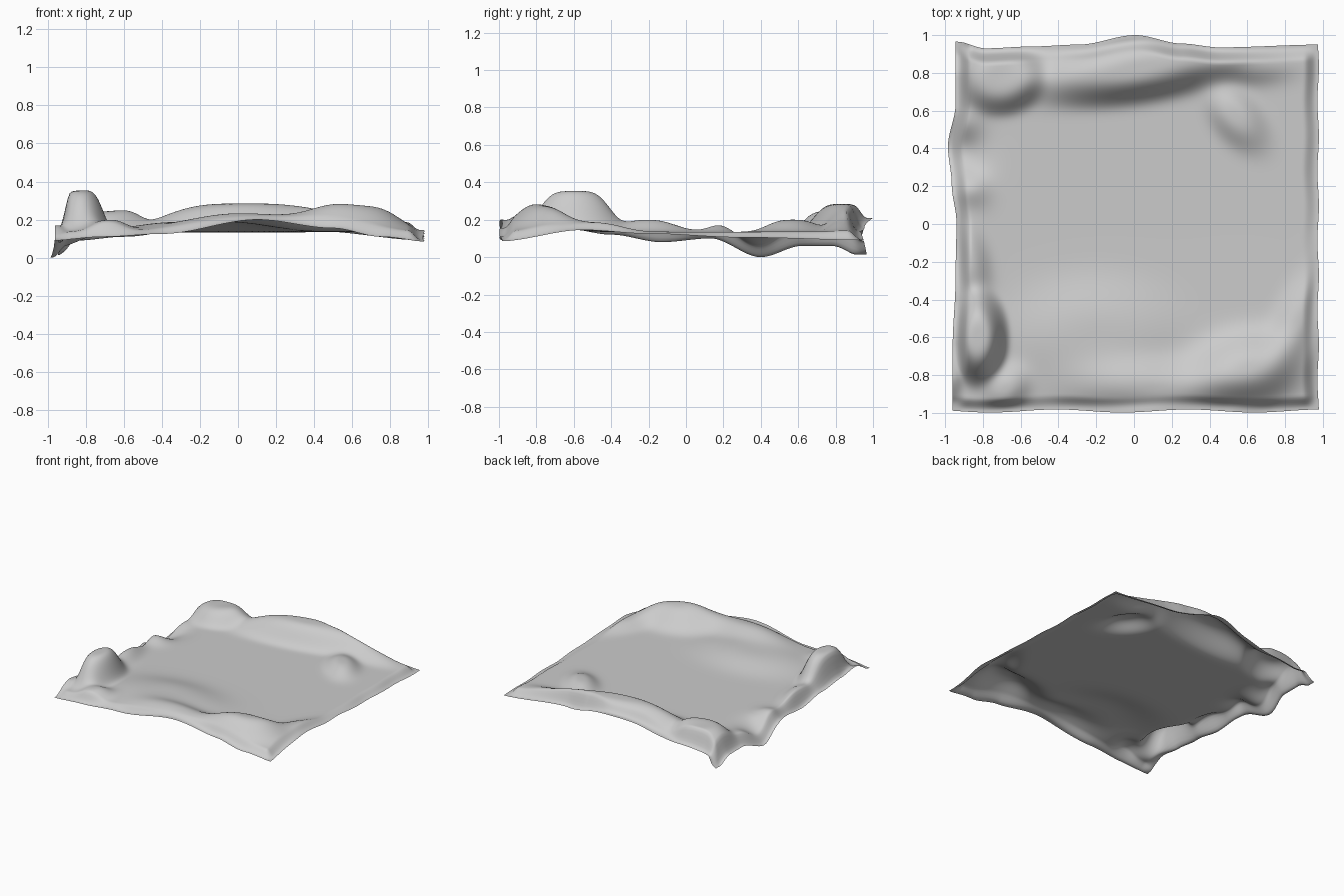
import bpy, bmesh, math

if "Cube" in bpy.data.objects:
    bpy.data.objects.remove(bpy.data.objects["Cube"])

N = 180  # grid resolution of the cloth


def curve(pts, t):
    """Smooth interpolation through (t, value) points."""
    if t <= pts[0][0]:
        return pts[0][1]
    for (a, va), (b, vb) in zip(pts, pts[1:]):
        if t <= b:
            k = (t - a) / (b - a)
            return va + (vb - va) * k * k * (3 - 2 * k)
    return pts[-1][1]


def bump(x, y, cx, cy, rx, ry, deg, h, p):
    """Rotated soft mound; a larger p gives steeper sides."""
    a = math.radians(deg)
    dx, dy = x - cx, y - cy
    u = (dx * math.cos(a) + dy * math.sin(a)) / rx
    v = (-dx * math.sin(a) + dy * math.cos(a)) / ry
    return h * math.exp(-(u * u + v * v) ** p)


# Outline of the sheet seen from above
LEFT_X = [(-1, -.96), (-.65, -.96), (-.3, -.945), (0, -.94), (.2, -.965),
          (.4, -.985), (.62, -.945), (.95, -.945)]
BACK_Y = [(-.95, .965), (-.8, .93), (-.55, .94), (-.3, .95), (0, 1.0),
          (.25, .955), (.45, .935), (1, .95)]

# Height of each hem along its edge
FRONT_Z = [(-1, .09), (-.7, .11), (-.4, .125), (.1, .2), (.5, .155), (.75, .11), (1, .085)]
BACK_Z = [(-1, 0), (-.85, .09), (-.6, .11), (0, .21), (.4, .14), (1, .09)]
RIGHT_Z = [(-1, .085), (-.55, .145), (-.2, .125), (.3, .105), (1, .09)]
LEFT_Z = [(-1, .09), (-.8, .17), (-.63, .15), (-.4, .12), (-.13, .08),
          (.13, .1), (.4, 0), (.62, .06), (.78, .06), (.95, 0)]

# Folds: cx, cy, rx, ry, angle, height, steepness
FOLDS = [
    (-.825, -.6, .125, .21, 0, .215, 2.0),    # tall front left mound
    (-.68, -.87, .12, .1, 40, .06, 1.3),      # small fold beside it
    (-.7, .78, .2, .17, 10, .105, 2.2),       # back left pillow
    (.03, .83, .5, .15, 9, .15, 1.7),         # long back ridge
    (.6, .84, .22, .09, 0, .05, 1.2),         # end of back ridge
    (.54, .57, .19, .11, -50, .065, 1.4),     # back right fold
    (.6, -.76, .26, .16, 8, .13, 1.3),        # front right ridge
    (.86, -.52, .1, .25, -25, .05, 1.2),      # front right side rise
    (.12, -.87, .42, .14, 0, .085, 1.2),      # front ridge
    (-.2, -.6, .42, .27, 0, .055, 1.5),       # soft swell
    (-.87, .19, .1, .09, -30, .045, 1.0),     # left ripples
    (-.87, -.2, .09, .2, 10, .065, 1.2),
    (-.88, .52, .08, .1, 0, .03, 1.0),
    (-.93, .4, .14, .16, 0, -.08, 1.0),       # left sag
    (-.1, .1, 1.2, 1.2, 0, -.005, 1.0),
]


def height(x, y, u, v):
    z = .138 + sum(bump(x, y, *f) for f in FOLDS)
    hems = ((v, FRONT_Z, x), (1 - v, BACK_Z, x), (1 - u, RIGHT_Z, y), (u, LEFT_Z, y))
    keep, total, acc = 1, 0, 0
    for i, (d, pts, t) in enumerate(hems):
        width = (.075, .085, .08, .08)[i]
        k = min(1, max(0, (width - d * 1.95) / (width - .01)))
        w = k * k * (3 - 2 * k)
        keep *= 1 - w
        total += w
        acc += w * curve(pts, t)
    if total:
        z = z * keep + (1 - keep) * acc / total
    return z


bm = bmesh.new()
grid = []
for j in range(N + 1):
    v = j / N
    for i in range(N + 1):
        u = i / N
        x0, y0 = -.96 + 1.935 * u, -.99 + 1.94 * v
        left = curve(LEFT_X, y0)
        right = .975 + .004 * math.sin(y0 * 17)
        front = -.99 + .008 * math.sin(x0 * 9 - 1)
        back = curve(BACK_Y, x0)
        x = left + (right - left) * u
        y = front + (back - front) * v
        grid.append(bm.verts.new((x, y, height(x, y, u, v))))

low = min(p.co.z for p in grid)
for p in grid:
    p.co.z -= low
for j in range(N):
    for i in range(N):
        a = j * (N + 1) + i
        bm.faces.new((grid[a], grid[a + 1], grid[a + N + 2], grid[a + N + 1])).smooth = True

# Crumpled sheet
mesh = bpy.data.meshes.new("crumpled_cloth")
bm.to_mesh(mesh)
bm.free()
cloth = bpy.data.objects.new("crumpled_cloth", mesh)
bpy.context.collection.objects.link(cloth)
mat = bpy.data.materials.new("light grey fabric")
mat.diffuse_color = (.6, .6, .6, 1)
mat.use_nodes = True
mat.node_tree.nodes["Principled BSDF"].inputs["Base Color"].default_value = mat.diffuse_color
mesh.materials.append(mat)
